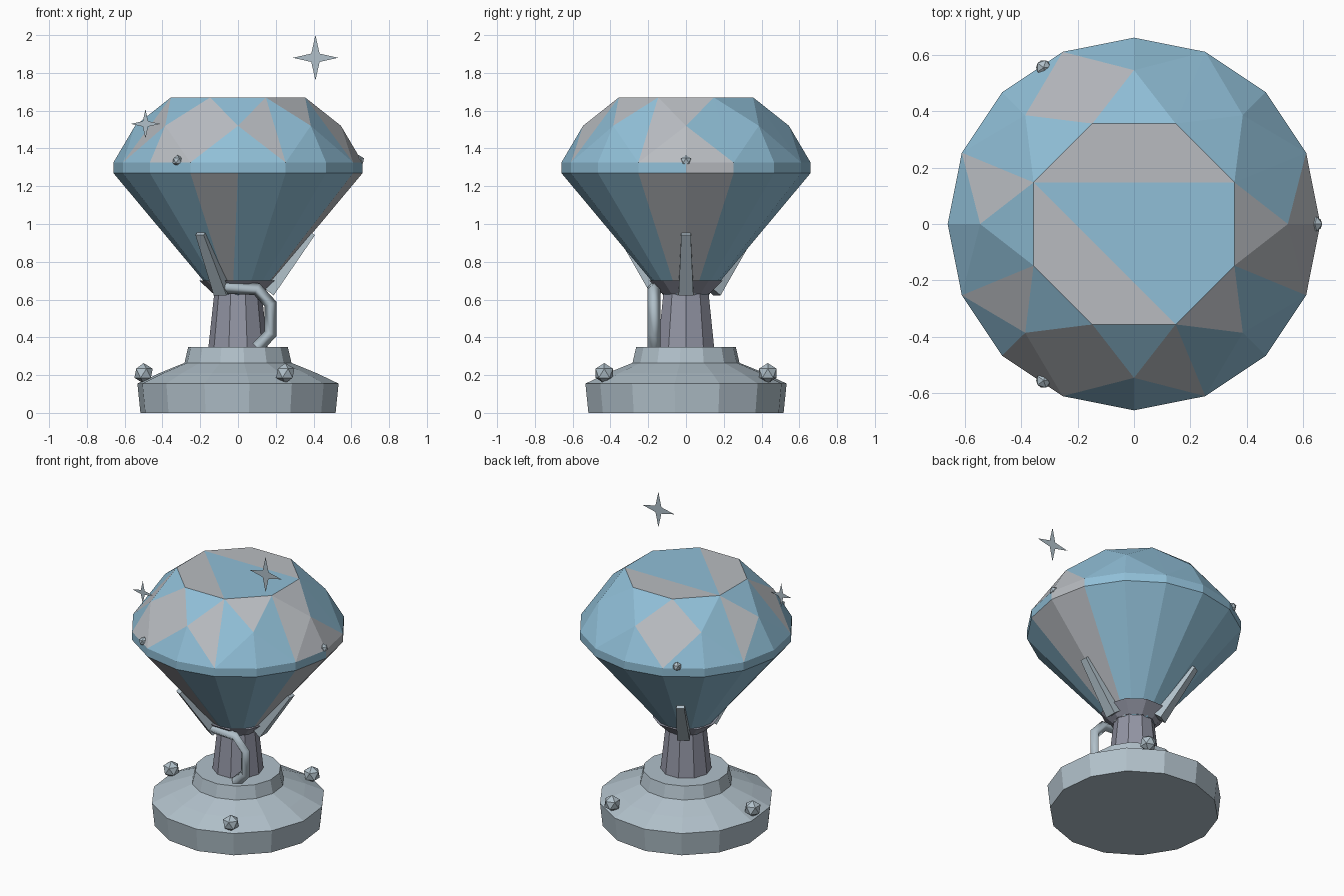
import bpy, bmesh
from math import sin, cos, pi, radians
from mathutils import Vector, Matrix

cube = bpy.data.objects.get("Cube")
if cube:
    bpy.data.objects.remove(cube, do_unlink=True)


def make_material(name, rgb):
    mat = bpy.data.materials.new(name)
    mat.use_nodes = True
    color = (*rgb, 1.0)
    mat.diffuse_color = color
    mat.node_tree.nodes["Principled BSDF"].inputs["Base Color"].default_value = color
    return mat


ice_blue = make_material("ice blue", (0.28, 0.52, 0.68))
facet_grey = make_material("facet grey", (0.48, 0.50, 0.53))
silver = make_material("silver", (0.44, 0.53, 0.59))
dark_silver = make_material("dark silver", (0.29, 0.30, 0.37))


def finish(name, bm, *mats, fix_normals=True):
    if fix_normals:
        bmesh.ops.recalc_face_normals(bm, faces=bm.faces[:])
    mesh = bpy.data.meshes.new(name)
    bm.to_mesh(mesh)
    bm.free()
    for mat in mats:
        mesh.materials.append(mat)
    obj = bpy.data.objects.new(name, mesh)
    bpy.context.collection.objects.link(obj)
    return obj


def ring(bm, radius, z, count, phase=0.0):
    return [bm.verts.new((radius * cos(phase + 2 * pi * i / count),
                          radius * sin(phase + 2 * pi * i / count), z))
            for i in range(count)]


def lathe(name, profile, sides, phase, mat):
    bm = bmesh.new()
    rings = [ring(bm, r, z, sides, phase) for r, z in profile]
    for low, high in zip(rings, rings[1:]):
        for i in range(sides):
            j = (i + 1) % sides
            bm.faces.new((low[i], low[j], high[j], high[i]))
    bm.faces.new(rings[0][::-1])
    bm.faces.new(rings[-1])
    return finish(name, bm, mat)


# Pedestal: stepped base, tapering neck and flared collar
lathe("base", [(0.52, 0), (0.536, 0.155), (0.42, 0.21), (0.285, 0.265), (0.265, 0.35)],
      14, pi / 4, silver)
lathe("neck", [(0.157, 0.345), (0.125, 0.64)], 10, 0, dark_silver)
lathe("collar", [(0.13, 0.63), (0.205, 0.70)], 10, 0, dark_silver)


# Brilliant-cut gem, with some facets in grey
def build_gem():
    bm = bmesh.new()
    table = ring(bm, 0.385, 1.67, 8, pi / 8)
    mid = ring(bm, 0.545, 1.52, 8)
    upper = ring(bm, 0.66, 1.325, 16)
    lower = ring(bm, 0.66, 1.27, 16)
    tip = ring(bm, 0.08, 0.576, 16)

    def facet(grey, *verts):
        bm.faces.new(verts).material_index = int(grey)

    # Table in three strips
    facet(True, *table[0:4])
    facet(True, *table[3:7])
    facet(False, table[0], table[3], table[6], table[7])
    # Crown: star, kite and girdle facets
    for k in range(8):
        n = (k + 1) % 8
        left, centre, right = upper[2 * k - 1], upper[2 * k], upper[2 * k + 1]
        facet(k in (0, 7), table[k - 1], mid[k], table[k])
        facet(k in (2, 5, 6), table[k], mid[k], right)
        facet(k in (2, 3, 4, 5, 7), table[k], right, mid[n])
        facet(k == 0, mid[k], left, centre)
        facet(k in (0, 5), mid[k], centre, right)
    # Girdle band and pavilion
    for i in range(16):
        j = (i + 1) % 16
        facet(i == 0, upper[i], lower[i], lower[j], upper[j])
        facet(i in (0, 11, 15), lower[i], tip[i], lower[j])
        facet(i in (0, 15), lower[j], tip[i], tip[j])
    facet(False, *tip)
    finish("gem", bm, ice_blue, facet_grey)


build_gem()


# Claws gripping the gem
def build_claw(name, angle):
    bm = bmesh.new()
    bmesh.ops.create_cube(bm, size=1.0)
    start, end = Vector((0.165, 0, 0.64)), Vector((0.395, 0, 0.95))
    axis = (end - start).normalized()
    out = Vector((axis.z, 0, -axis.x))
    for v in bm.verts:
        at_tip = v.co.z > 0
        width, depth = (0.05, 0.03) if at_tip else (0.078, 0.06)
        base = end if at_tip else start
        v.co = base + out * v.co.x * depth + Vector((0, v.co.y * width, 0))
    bm.transform(Matrix.Rotation(angle, 4, "Z"))
    finish(name, bm, silver)


def build_ball(name, radius, distance, z, angle):
    bm = bmesh.new()
    bmesh.ops.create_icosphere(
        bm, subdivisions=1, radius=radius,
        matrix=Matrix.Translation((distance * cos(angle), distance * sin(angle), z)))
    finish(name, bm, silver)


# Claws, girdle studs and base beads, three of each
for i in range(3):
    turn = radians(120 * i)
    build_claw(f"claw_{i + 1}", turn)
    build_ball(f"girdle_stud_{i + 1}", 0.03, 0.64, 1.335, turn)
    build_ball(f"base_bead_{i + 1}", 0.054, 0.5, 0.21, turn + pi / 3)


# Bent handle beside the neck
curve = bpy.data.curves.new("handle", "CURVE")
curve.dimensions = "3D"
curve.bevel_depth = 0.034
curve.bevel_resolution = 0
curve.use_fill_caps = True
path = [(-0.07, 0.665), (0.10, 0.655), (0.173, 0.575), (0.173, 0.42), (0.10, 0.345)]
spline = curve.splines.new("POLY")
spline.points.add(len(path) - 1)
for point, (x, z) in zip(spline.points, path):
    point.co = (x, -0.17, z, 1)
curve.materials.append(silver)
bpy.context.collection.objects.link(bpy.data.objects.new("handle", curve))


# Flat four-pointed sparkles
def build_sparkle(name, centre, size):
    bm = bmesh.new()
    verts = []
    for i in range(8):
        r = size if i % 2 == 0 else size * 0.26
        offset = Vector((cos(i * pi / 4), 0, sin(i * pi / 4))) * r
        verts.append(bm.verts.new(Vector(centre) + offset))
    bm.faces.new(verts)
    finish(name, bm, silver, fix_normals=False)


build_sparkle("large_sparkle", (0.41, -0.29, 1.88), 0.12)
build_sparkle("small_sparkle", (-0.49, -0.32, 1.53), 0.077)
